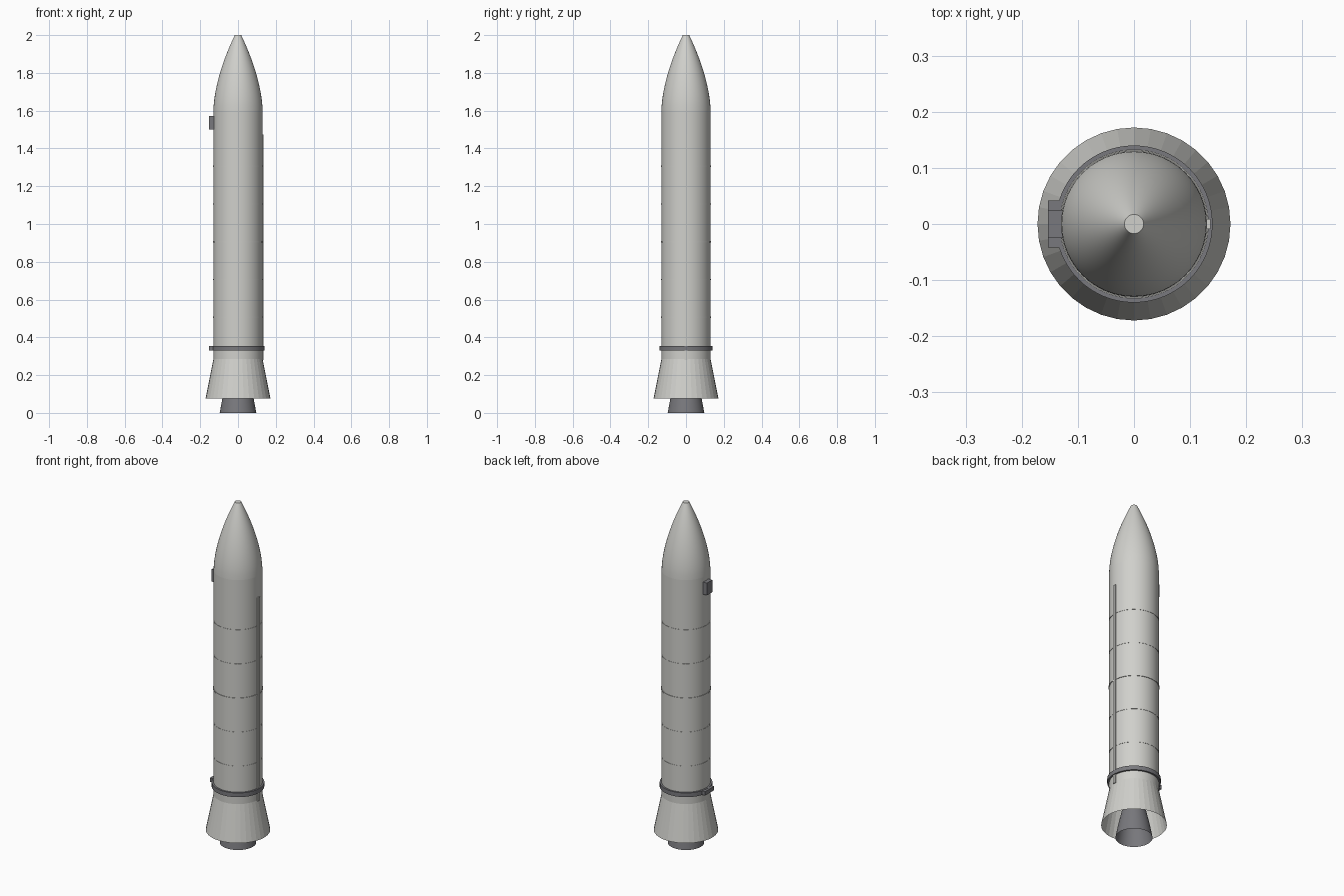
import bpy, bmesh, math

cube = bpy.data.objects.get("Cube")
if cube:
    bpy.data.objects.remove(cube, do_unlink=True)


def material(name, colour):
    mat = bpy.data.materials.new(name)
    mat.use_nodes = True
    mat.diffuse_color = (*colour, 1)
    mat.node_tree.nodes["Principled BSDF"].inputs["Base Color"].default_value = (*colour, 1)
    return mat


PALE = material("pale grey", (0.63, 0.63, 0.60))
DARK = material("dark grey", (0.19, 0.19, 0.205))


def finish(name, bm, mat, smooth=True):
    mesh = bpy.data.meshes.new(name)
    bm.to_mesh(mesh)
    bm.free()
    mesh.materials.append(mat)
    obj = bpy.data.objects.new(name, mesh)
    bpy.context.collection.objects.link(obj)
    if smooth:
        bpy.ops.object.select_all(action="DESELECT")
        obj.select_set(True)
        bpy.context.view_layer.objects.active = obj
        bpy.ops.object.shade_smooth_by_angle(angle=math.radians(30))
    return obj


def lathe(name, profile, mat, sides=64, closed=False, smooth=True):
    """Spin (radius, height) points, listed bottom to top, around z."""
    bm = bmesh.new()
    rings = []
    for r, z in profile:
        if r == 0:
            rings.append([bm.verts.new((0, 0, z))] * sides)
        else:
            rings.append([bm.verts.new((r * math.cos(math.tau * i / sides),
                                        r * math.sin(math.tau * i / sides), z))
                          for i in range(sides)])
    pairs = list(zip(rings, rings[1:]))
    if closed:
        pairs.append((rings[-1], rings[0]))
    for low, high in pairs:
        for i in range(sides):
            j = (i + 1) % sides
            bm.faces.new(dict.fromkeys((low[i], low[j], high[j], high[i])))
    return finish(name, bm, mat, smooth)


def hoop(name, inner, outer, low, high, mat):
    return lathe(name, [(inner, low), (outer, low), (outer, high), (inner, high)],
                 mat, closed=True)


def block(name, low, high, mat):
    bm = bmesh.new()
    bmesh.ops.create_cube(bm, size=1)
    for v in bm.verts:
        v.co = [(a + b) / 2 + c * (b - a) for a, b, c in zip(low, high, v.co)]
    return finish(name, bm, mat, smooth=False)


BODY = 0.13
TIP = 0.017
NOSE_BASE, TOP = 1.6, 2.0

# Casing and curved nose with a small flat tip
lathe("casing", [(0, 0.285), (BODY, 0.285), (BODY, NOSE_BASE)], PALE)
steps = 14
nose = [(BODY - (BODY - TIP) * (k / steps) ** 1.7,
         NOSE_BASE + (TOP - NOSE_BASE) * k / steps) for k in range(steps + 1)]
lathe("nose_cone", nose + [(0, TOP)], PALE)

# Open flared skirt and the nozzle inside it
lathe("aft_skirt", [(0.172, 0.075), (BODY, 0.285)], PALE, sides=36, smooth=False)
lathe("nozzle", [(0.097, 0), (0.083, 0.075), (0.068, 0.14), (0.053, 0.21), (0.042, 0.285)], DARK)

# Segment joints, the middle one slightly proud
for n in range(5):
    z = 0.503 + n * 0.2
    proud = 0.003 if n == 2 else 0.0015
    hoop(f"segment_joint_{n + 1}", BODY - 0.002, BODY + proud, z, z + 0.006, PALE)

# Attachment band with its bracket, and the forward fitting
hoop("attachment_band", BODY - 0.002, 0.14, 0.33, 0.355, DARK)
block("band_bracket", (-0.153, -0.042, 0.331), (-0.12, 0.042, 0.354), DARK)
block("forward_fitting", (-0.153, -0.025, 1.5), (-0.125, 0.025, 1.572), DARK)

# Cable tunnel along the side
block("cable_tunnel", (0.125, -0.009, 0.28), (0.136, 0.009, 1.475), PALE)
